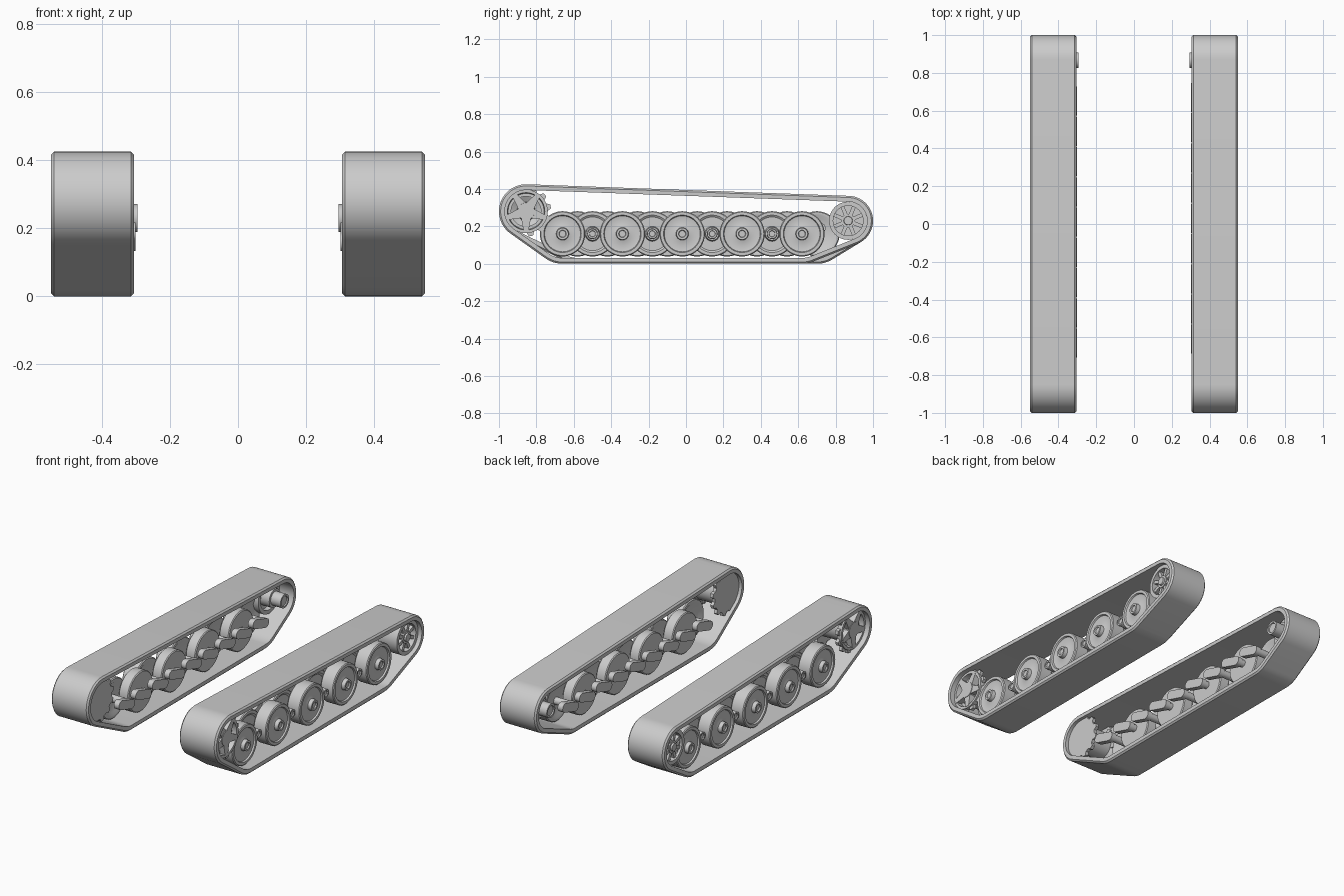
import bpy, bmesh
from math import sin, cos, pi, tau, atan2, acos, hypot

cube = bpy.data.objects.get("Cube")
if cube:
    bpy.data.objects.remove(cube, do_unlink=True)

grey = bpy.data.materials.new("plain_grey")
grey.use_nodes = True
grey.diffuse_color = (0.6, 0.6, 0.6, 1)
grey.node_tree.nodes["Principled BSDF"].inputs["Base Color"].default_value = (0.6, 0.6, 0.6, 1)


def skin(bm, rings, closed):
    """Join rings of points (x, y, z) with quads; each ring is a loop."""
    rows = [[bm.verts.new(p) for p in ring] for ring in rings]
    n = len(rows[0])
    pairs = list(zip(rows, rows[1:])) + ([(rows[-1], rows[0])] if closed else [])
    for a, b in pairs:
        for i in range(n):
            j = (i + 1) % n
            bm.faces.new((a[i], a[j], b[j], b[i]))
    return rows


def lathe(bm, profile, y, z, closed=False, seg=48):
    """Turn a profile of (x, radius) around an axle at (y, z)."""
    turn = [tau * i / seg for i in range(seg)]
    skin(bm, [[(x, y + r * cos(t), z + r * sin(t)) for t in turn] for x, r in profile], closed)


def prism(bm, outline, x0, x1):
    """Extrude a (y, z) outline sideways."""
    a, b = skin(bm, [[(x, y, z) for y, z in outline] for x in (x0, x1)], False)
    bm.faces.new(a)
    bm.faces.new(b)


def radial(bm, y, z, count, r0, r1, w0, w1, x0, x1, start=0.0):
    """Tapered bars around a centre, for spokes and teeth."""
    for i in range(count):
        t = start + tau * i / count
        c, s = cos(t), sin(t)
        corners = ((r0, -w0), (r1, -w1), (r1, w1), (r0, w0))
        prism(bm, [(y + r * c - w * s, z + r * s + w * c) for r, w in corners], x0, x1)


def finish(bm, name, sign):
    """Place the part on the left (+1) or right (-1) side."""
    bmesh.ops.remove_doubles(bm, verts=bm.verts, dist=1e-5)
    for v in bm.verts:
        v.co.x *= sign
    bmesh.ops.recalc_face_normals(bm, faces=bm.faces)
    name = ("left_" if sign > 0 else "right_") + name
    mesh = bpy.data.meshes.new(name)
    bm.to_mesh(mesh)
    bm.free()
    mesh.materials.append(grey)
    obj = bpy.data.objects.new(name, mesh)
    bpy.context.collection.objects.link(obj)
    bpy.ops.object.select_all(action="DESELECT")
    obj.select_set(True)
    bpy.context.view_layer.objects.active = obj
    bpy.ops.object.shade_smooth_by_angle(angle=0.6)


def tangent(a, b):
    """Normal angle of the belt run between two circles (y, z, radius)."""
    dy, dz = b[0] - a[0], b[1] - a[1]
    return atan2(dz, dy) - acos((a[2] - b[2]) / hypot(dy, dz))


def belt(circles, x, offset):
    """Loop wrapped round the four circles."""
    points = []
    for k, c in enumerate(circles):
        t0 = tangent(circles[k - 1], c)
        sweep = (tangent(c, circles[(k + 1) % 4]) - t0) % tau
        steps = max(6, int(sweep * 9))
        for i in range(steps + 1):
            t = t0 + sweep * i / steps
            r = c[2] + offset
            points.append((x, c[0] + r * cos(t), c[1] + r * sin(t)))
    return points


SPROCKET, IDLER, AXLE_Z = (-0.855, 0.28), (0.867, 0.23), 0.16
BAND = [(0.305, -0.031), (0.305, -0.009), (0.314, 0), (0.541, 0), (0.55, -0.009), (0.55, -0.031)]
OUTER_WHEEL = [(0.435, 0), (0.435, 0.085), (0.425, 0.1), (0.425, 0.116), (0.43, 0.121),
               (0.505, 0.121), (0.51, 0.116), (0.51, 0.1), (0.501, 0.096), (0.495, 0.065),
               (0.504, 0.034), (0.527, 0.031), (0.527, 0.02), (0.52, 0.017), (0.52, 0)]
INNER_WHEEL = [(0.355, 0), (0.355, 0.116), (0.36, 0.121), (0.415, 0.121), (0.42, 0.116),
               (0.42, 0.1), (0.413, 0.09), (0.413, 0.04), (0.435, 0.035), (0.435, 0.028),
               (0.49, 0.026), (0.49, 0.017), (0.484, 0.015), (0.484, 0)]

# The two sides are staggered: arms trail on the left and lead on the right
for side, first, reach in ((1, -0.66, 0.1), (-1, -0.58, -0.1)):
    axles = [first + 0.16 * i for i in range(9)]

    # Track band
    circles = [(*SPROCKET, 0.145), (axles[0], AXLE_Z, 0.16), (axles[-1], AXLE_Z, 0.16), (*IDLER, 0.133)]
    bm = bmesh.new()
    skin(bm, [belt(circles, x, o) for x, o in BAND], True)
    finish(bm, "track_band", side)

    for i, y in enumerate(axles):
        # Dished road wheels, alternating between outer and inner rows
        bm = bmesh.new()
        lathe(bm, INNER_WHEEL if i % 2 else OUTER_WHEEL, y, AXLE_Z)
        finish(bm, f"road_wheel_{i + 1}", side)

        # Suspension arm: axle stub and rounded arm rising to its pivot
        bm = bmesh.new()
        lathe(bm, [(0.32, 0), (0.32, 0.022), (0.44, 0.022), (0.44, 0)], y, AXLE_Z, seg=20)
        rise = 0.03
        tilt = atan2(rise, reach)
        ends = ((y + reach, AXLE_Z + rise, tilt - pi / 2), (y, AXLE_Z, tilt + pi / 2))
        capsule = [(cy + 0.027 * cos(t + pi * k / 8), cz + 0.027 * sin(t + pi * k / 8))
                   for cy, cz, t in ends for k in range(9)]
        prism(bm, capsule, 0.301, 0.335)
        finish(bm, f"suspension_arm_{i + 1}", side)

    # Drive sprocket: two toothed plates, drum, dished face with five spokes
    bm = bmesh.new()
    y, z = SPROCKET
    lathe(bm, [(0.325, 0), (0.325, 0.116), (0.345, 0.116), (0.345, 0.08), (0.49, 0.08),
               (0.49, 0.116), (0.52, 0.116), (0.52, 0.1), (0.49, 0.096), (0.465, 0.05),
               (0.525, 0.046), (0.525, 0)], y, z)
    for x in (0.325, 0.49):
        radial(bm, y, z, 12, 0.105, 0.134, 0.024, 0.011, x, x + 0.02, 0.2)
    radial(bm, y, z, 5, 0.035, 0.106, 0.026, 0.013, 0.48, 0.522, pi / 2 + pi / 5)
    finish(bm, "drive_sprocket", side)

    # Rear idler: rim, spokes, hub, and mounting tube on the inner side
    bm = bmesh.new()
    y, z = IDLER
    lathe(bm, [(0.4, 0.08), (0.4, 0.102), (0.525, 0.102), (0.525, 0.08)], y, z, closed=True)
    lathe(bm, [(0.43, 0), (0.43, 0.085), (0.455, 0.085), (0.455, 0)], y, z)
    lathe(bm, [(0.455, 0.036), (0.52, 0.036), (0.52, 0.024), (0.53, 0.022), (0.53, 0)], y, z)
    radial(bm, y, z, 8, 0.03, 0.084, 0.01, 0.01, 0.455, 0.515, pi / 8)
    lathe(bm, [(0.43, 0.03), (0.43, 0.055), (0.36, 0.055), (0.36, 0.041), (0.295, 0.041),
               (0.295, 0.03), (0.302, 0.028), (0.302, 0)], y, z)
    finish(bm, "rear_idler", side)
